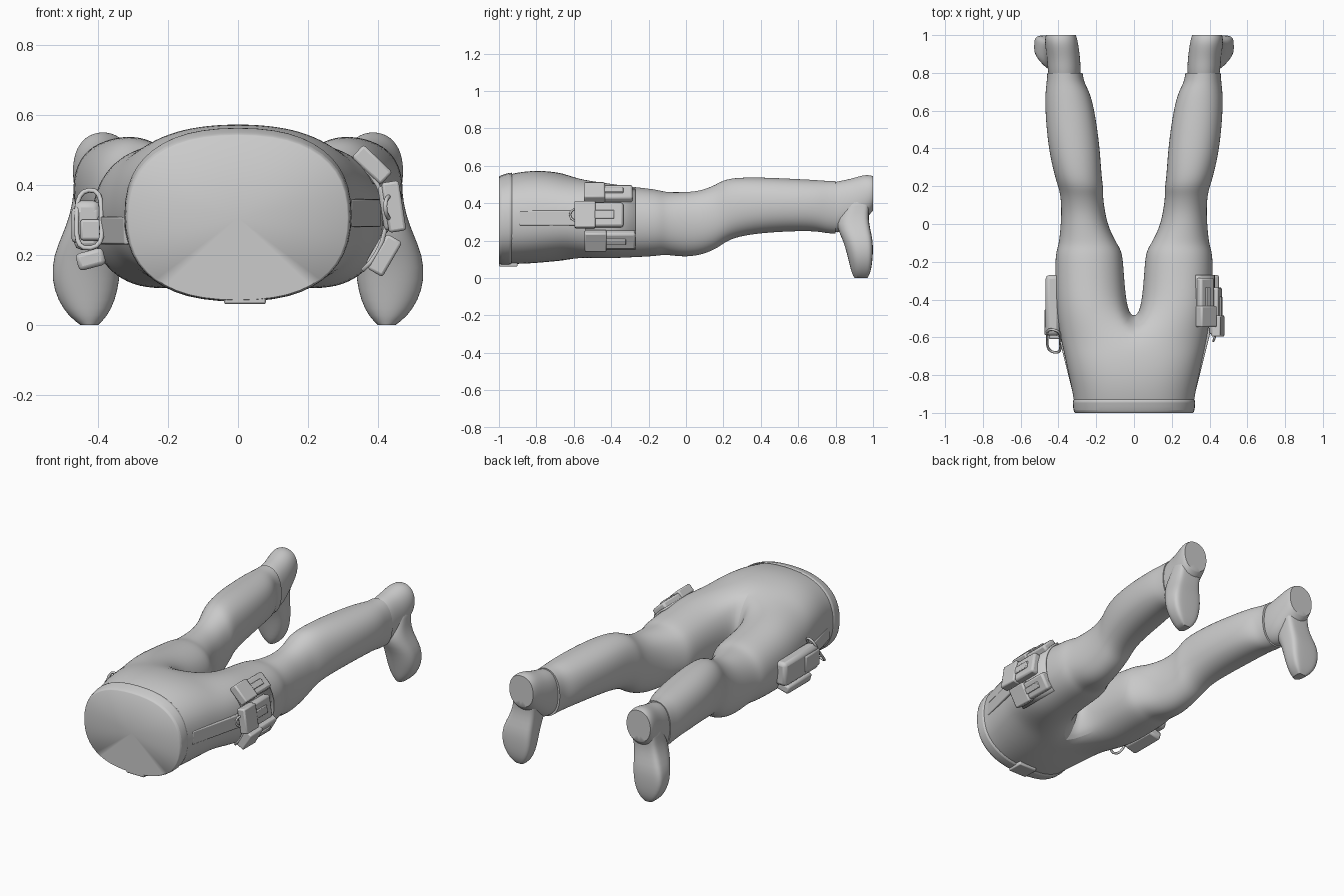
import bpy, bmesh, math
from mathutils import Vector, Matrix

cube = bpy.data.objects.get("Cube")
if cube:
    bpy.data.objects.remove(cube)


def finish(bm, name, subdiv=0, bevel=0.0, solid=0.0, angle=40):
    """Turn a bmesh into a shaded object with its modifiers."""
    bmesh.ops.recalc_face_normals(bm, faces=bm.faces)
    mesh = bpy.data.meshes.new(name)
    bm.to_mesh(mesh)
    bm.free()
    ob = bpy.data.objects.new(name, mesh)
    bpy.context.collection.objects.link(ob)
    bpy.ops.object.select_all(action='DESELECT')
    ob.select_set(True)
    bpy.context.view_layer.objects.active = ob
    bpy.ops.object.shade_smooth_by_angle(angle=math.radians(angle))
    if solid:
        ob.modifiers.new("Thickness", 'SOLIDIFY').thickness = solid
    if bevel:
        mod = ob.modifiers.new("Bevel", 'BEVEL')
        mod.width, mod.segments = bevel, 2
    if subdiv:
        mod = ob.modifiers.new("Smooth", 'SUBSURF')
        mod.levels = mod.render_levels = subdiv
    return ob


def unit(deg, n=2.2):
    """Point on a unit superellipse."""
    c, s = math.cos(math.radians(deg)), math.sin(math.radians(deg))
    return (math.copysign(abs(c) ** (2 / n), c), math.copysign(abs(s) ** (2 / n), s))


def section(bm, y, x0, x1, z0, z1, angles, side=1, n=2.2):
    """Ring of vertices in a plane of constant y."""
    ring = []
    for a in angles:
        u, v = unit(a, n)
        ring.append(bm.verts.new((side * ((x0 + x1) / 2 + u * (x1 - x0) / 2 * 1.01), y,
                                  (z0 + z1) / 2 + v * (z1 - z0) / 2 * 1.01)))
    return ring


def bridge(bm, rings):
    for a, b in zip(rings, rings[1:]):
        for i in range(len(a)):
            j = (i + 1) % len(a)
            bm.faces.new((a[i], a[j], b[j], b[i]))


def cap(bm, ring, crease=0.0):
    bm.faces.new(ring)
    layer = bm.edges.layers.float.get("crease_edge") or bm.edges.layers.float.new("crease_edge")
    for i, v in enumerate(ring):
        bm.edges.get((v, ring[i - 1]))[layer] = crease


FULL = [90 - 15 * k for k in range(24)]
LEG = [130 - 260 * k / 12 for k in range(13)] + [-130 - 100 * j / 6 for j in range(1, 6)]

# Trousers: one hip tube that splits into two legs at the crotch
hips = [(-0.995, 0.31, 0.075, 0.54), (-0.9, 0.322, 0.075, 0.565), (-0.8, 0.345, 0.08, 0.575),
        (-0.7, 0.365, 0.09, 0.567), (-0.62, 0.385, 0.097, 0.55)]
# y, inner x, outer x, bottom z, top z
legs = [(-0.46, 0.035, 0.415, 0.1, 0.515), (-0.3, 0.052, 0.42, 0.108, 0.49),
        (-0.15, 0.06, 0.418, 0.115, 0.475), (-0.115, 0.085, 0.4, 0.125, 0.46),
        (-0.02, 0.135, 0.39, 0.11, 0.46), (0.07, 0.155, 0.385, 0.118, 0.465),
        (0.15, 0.165, 0.39, 0.148, 0.495), (0.19, 0.162, 0.4, 0.175, 0.52),
        (0.25, 0.172, 0.42, 0.215, 0.538), (0.4, 0.18, 0.455, 0.24, 0.54),
        (0.6, 0.208, 0.472, 0.25, 0.53), (0.7, 0.235, 0.47, 0.248, 0.525),
        (0.75, 0.265, 0.463, 0.238, 0.52), (0.8, 0.272, 0.46, 0.235, 0.52)]
bm = bmesh.new()
rings = [section(bm, y, -r, r, lo, hi, FULL, n=2.4) for y, r, lo, hi in hips]
bridge(bm, rings)
cap(bm, rings[0], 1.0)
hip = rings[-1]
low, high = hip[12].co, hip[0].co
crotch = []
for j in range(1, 6):
    p = low.lerp(high, j / 6)
    p.y += 0.13 * math.sin(math.pi * j / 6)
    crotch.append(bm.verts.new(p))
for side in (1, -1):
    start = [hip[(side * k) % 24] for k in range(13)] + crotch
    leg = [start] + [section(bm, *row, LEG, side) for row in legs]
    bridge(bm, leg)
    cap(bm, leg[-1], 1.0)
finish(bm, "trousers", subdiv=2)

# Waistband and its front tab
bm = bmesh.new()
band = [(-1.0, 0.312, 0.072, 0.54), (-0.995, 0.32, 0.068, 0.547), (-0.935, 0.326, 0.066, 0.566),
        (-0.93, 0.318, 0.078, 0.56)]
rings = [section(bm, y, -r, r, lo, hi, FULL, n=2.4) for y, r, lo, hi in band]
bridge(bm, rings)
cap(bm, rings[0], 1.0)
finish(bm, "waistband", subdiv=1)


def box(name, centre, size, roll=0, bevel=0.008, turn=0):
    """Bevelled box, rolled about y and turned about z."""
    bm = bmesh.new()
    rot = Matrix.Rotation(math.radians(turn), 4, 'Z') @ Matrix.Rotation(math.radians(roll), 4, 'Y')
    bmesh.ops.create_cube(bm, size=1, matrix=Matrix.Translation(centre) @ rot
                          @ Matrix.Diagonal((*size, 1)))
    return finish(bm, name, bevel=bevel, angle=30)


box("front_tab", (0.02, -0.95, 0.075), (0.12, 0.098, 0.03), bevel=0.006)

# Boots: an ankle shaft ending in the heel, and a foot hanging toe down
shaft = [(0.785, 0.285, 0.452, 0.245, 0.51), (0.82, 0.282, 0.458, 0.24, 0.52),
         (0.88, 0.285, 0.462, 0.255, 0.53), (0.95, 0.295, 0.472, 0.31, 0.553),
         (0.985, 0.302, 0.472, 0.34, 0.55), (1.0, 0.308, 0.466, 0.36, 0.545)]
# z, centre x, half width, instep y, sole y
foot = [(0.46, 0.386, 0.08, 0.87, 0.995), (0.38, 0.39, 0.078, 0.84, 0.98),
        (0.32, 0.4, 0.078, 0.8, 0.975), (0.26, 0.415, 0.085, 0.81, 0.985),
        (0.2, 0.43, 0.097, 0.84, 1.0), (0.13, 0.435, 0.098, 0.86, 1.0),
        (0.07, 0.432, 0.082, 0.875, 0.995), (0.025, 0.428, 0.055, 0.886, 0.985),
        (0.0, 0.424, 0.025, 0.9, 0.97)]
for side, label in ((1, "left"), (-1, "right")):
    bm = bmesh.new()
    rings = [section(bm, *row, LEG, side) for row in shaft]
    bridge(bm, rings)
    cap(bm, rings[0], 1.0)
    cap(bm, rings[-1], 1.0)
    finish(bm, label + "_boot_shaft", subdiv=2)

    bm = bmesh.new()
    rings = []
    for z, cx, w, y0, y1 in foot:
        ring = []
        for a in FULL:
            u, v = unit(a, 5 if math.sin(math.radians(a)) > 0.01 else 2.1)
            ring.append(bm.verts.new((side * (cx + u * w), (y0 + y1) / 2 + v * (y1 - y0) / 2, z)))
        rings.append(ring)
    bridge(bm, rings)
    cap(bm, rings[0])
    cap(bm, rings[-1], 0.8)
    finish(bm, label + "_boot_foot", subdiv=1)

# Straps running from the waistband down each hip
for side, label, z in ((1, "left", 0.32), (-1, "right", 0.27)):
    box(label + "_hip_strap", (side * 0.355, -0.72, z), (0.025, 0.35, 0.08),
        turn=-side * 14, bevel=0.006)

# Curved panel on the left thigh that carries the pouches
bm = bmesh.new()
rows = [[bm.verts.new((0.235 + 0.193 * math.cos(math.radians(a)), y,
                       0.305 + 0.2 * math.sin(math.radians(a)))) for a in range(-50, 66, 10)]
        for y in (-0.54, -0.27)]
for i in range(len(rows[0]) - 1):
    bm.faces.new((rows[0][i], rows[0][i + 1], rows[1][i + 1], rows[1][i]))
finish(bm, "thigh_panel", solid=0.012)

# Three left thigh pouches, each with a flap and a closing tab
for label, angle, y, length, width in (("upper", 46, -0.41, 0.25, 0.1),
                                       ("middle", 9, -0.46, 0.25, 0.13),
                                       ("lower", -30, -0.4, 0.26, 0.1)):
    out = Vector((math.cos(math.radians(angle)), 0, math.sin(math.radians(angle))))
    base = Vector((0.235, y, 0.305)) + out * 0.2
    box(label + "_pouch", base, (0.05, length, width), -angle, 0.012)
    box(label + "_pouch_flap", base + out * 0.012 - Vector((0, length * 0.32, 0)),
        (0.05, length * 0.45, width + 0.014), -angle)
    box(label + "_pouch_tab", base + out * 0.018, (0.03, length * 0.6, width * 0.35), -angle, 0.004)

# Holster on the right thigh with its mount, lower pocket and cord loop
box("holster_body", (-0.43, -0.43, 0.285), (0.075, 0.32, 0.14), bevel=0.02)
box("holster_cover", (-0.435, -0.52, 0.285), (0.08, 0.14, 0.1), bevel=0.012)
box("holster_mount", (-0.385, -0.57, 0.272), (0.13, 0.08, 0.06))
box("holster_pocket", (-0.42, -0.42, 0.188), (0.08, 0.22, 0.05), roll=-15, bevel=0.012)


def cord(name, points, radius):
    """Closed round cord through a few points."""
    curve = bpy.data.curves.new(name, 'CURVE')
    curve.dimensions = '3D'
    curve.bevel_depth, curve.bevel_resolution, curve.resolution_u = radius, 2, 6
    spline = curve.splines.new('BEZIER')
    spline.bezier_points.add(len(points) - 1)
    for bp, co in zip(spline.bezier_points, points):
        bp.co = co
        bp.handle_left_type = bp.handle_right_type = 'AUTO'
    spline.use_cyclic_u = True
    bpy.context.collection.objects.link(bpy.data.objects.new(name, curve))


cord("holster_loop", [(-0.46, -0.6, 0.3), (-0.425, -0.56, 0.385), (-0.39, -0.62, 0.3),
                      (-0.42, -0.68, 0.22)], 0.007)
cord("pouch_loop", [(0.44, -0.56, 0.37), (0.42, -0.62, 0.34), (0.44, -0.56, 0.3),
                    (0.45, -0.5, 0.34)], 0.006)
